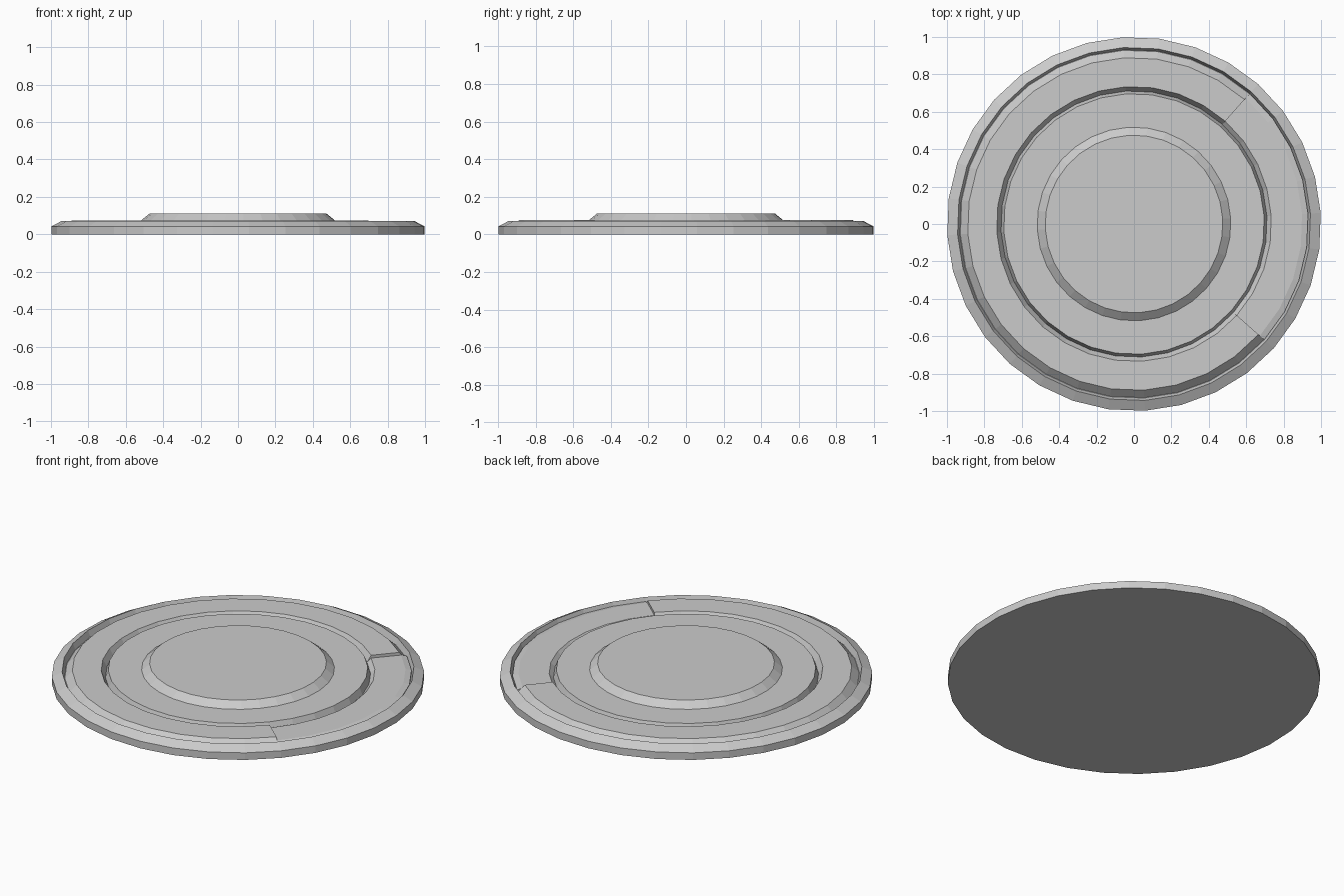
import bpy, bmesh, math

if "Cube" in bpy.data.objects:
    bpy.data.objects.remove(bpy.data.objects["Cube"])

SIDES = 32
OFFSET = 3.4          # degrees the facets are turned
STEP = 360 / SIDES


def ring_point(r, z, i):
    a = math.radians(OFFSET + STEP * i)
    return (r * math.cos(a), r * math.sin(a), z)


def finish(name, bm):
    bmesh.ops.recalc_face_normals(bm, faces=bm.faces[:])
    mesh = bpy.data.meshes.new(name)
    bm.to_mesh(mesh)
    bm.free()
    obj = bpy.data.objects.new(name, mesh)
    bpy.context.collection.objects.link(obj)
    return obj


def lathe(name, profile):
    """Full turn of an (r, z) profile, closed with flat end discs."""
    bm = bmesh.new()
    rows = [[bm.verts.new(ring_point(r, z, i)) for i in range(SIDES)] for r, z in profile]
    for a, b in zip(rows, rows[1:]):
        for i in range(SIDES):
            j = (i + 1) % SIDES
            bm.faces.new((a[i], a[j], b[j], b[i]))
    bm.faces.new(rows[0])
    bm.faces.new(rows[-1])
    return finish(name, bm)


def arc(name, section, start, count):
    """Closed cross-section swept over part of the circle, with end caps."""
    bm = bmesh.new()
    rows = [[bm.verts.new(ring_point(r, z, i)) for r, z in section]
            for i in range(start, start + count + 1)]
    n = len(section)
    for a, b in zip(rows, rows[1:]):
        for k in range(n):
            m = (k + 1) % n
            bm.faces.new((a[k], a[m], b[m], b[k]))
    bm.faces.new(rows[0])
    bm.faces.new(rows[-1])
    return finish(name, bm)


# Base plate: bevelled rim, channel, and stepped centre plateau
lathe("base_plate", [
    (1.0, 0), (1.0, 0.042), (0.945, 0.071), (0.932, 0.035),
    (0.712, 0.035), (0.697, 0.075), (0.518, 0.075), (0.475, 0.11)])

# Raised three-quarter band lying in the channel
arc("raised_band", [(0.712, 0.035), (0.735, 0.075), (0.89, 0.075), (0.93, 0.035)], 4, 24)

# Lower quarter segment filling the gap in the band
arc("lower_segment", [(0.712, 0.035), (0.735, 0.058), (0.90, 0.058),
                      (0.932, 0.05), (0.932, 0.035)], 28, 8)
